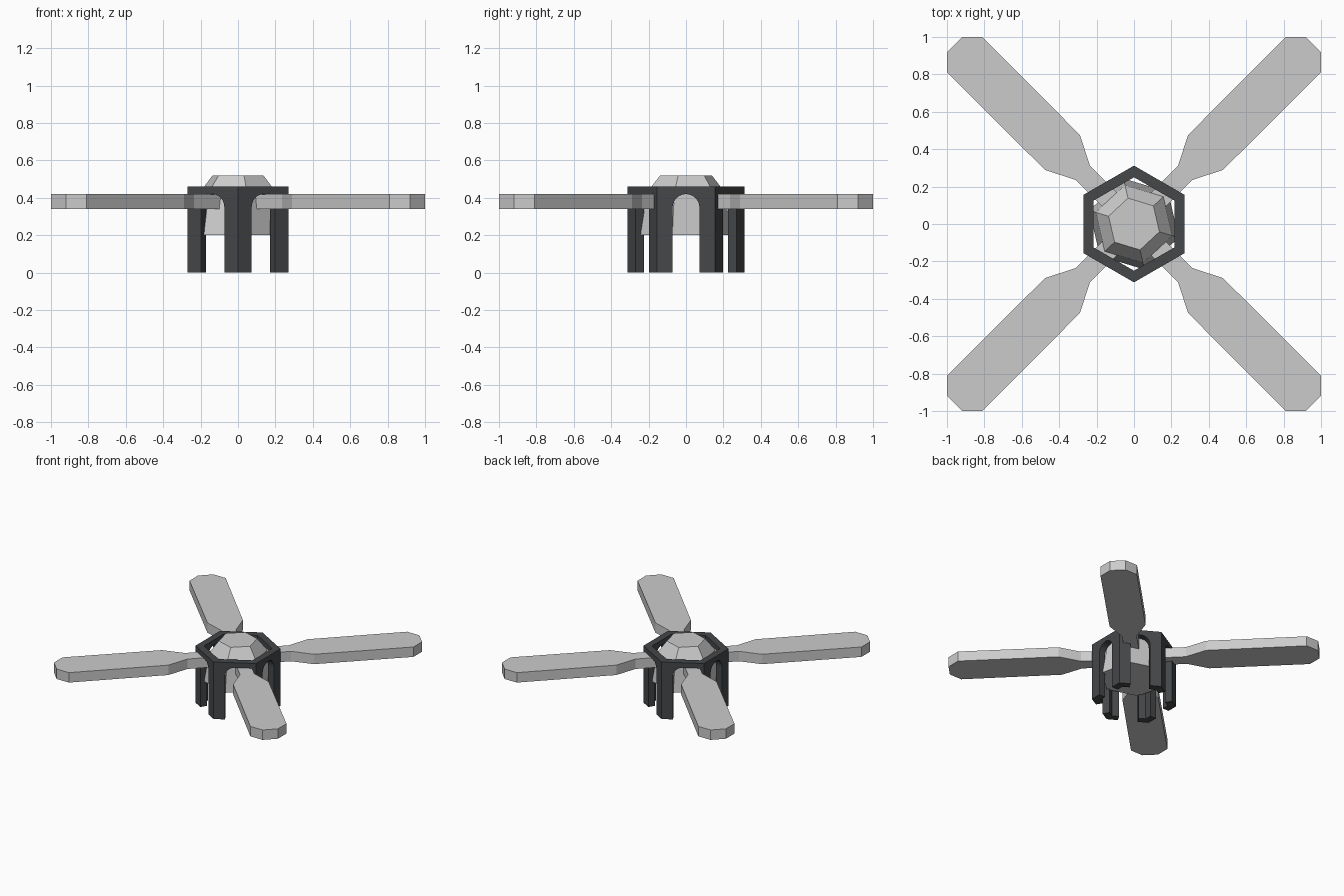
import bpy, bmesh, math
from mathutils import Matrix, Vector

if "Cube" in bpy.data.objects:
    bpy.data.objects.remove(bpy.data.objects["Cube"])


def material(name, color):
    m = bpy.data.materials.new(name)
    m.diffuse_color = (*color, 1)
    m.use_nodes = True
    m.node_tree.nodes["Principled BSDF"].inputs["Base Color"].default_value = m.diffuse_color
    return m


def make_object(name, bm, mat=None):
    bmesh.ops.recalc_face_normals(bm, faces=bm.faces)
    me = bpy.data.meshes.new(name)
    bm.to_mesh(me)
    bm.free()
    ob = bpy.data.objects.new(name, me)
    bpy.context.collection.objects.link(ob)
    if mat:
        me.materials.append(mat)
    return ob


def prism(bm, points, offset):
    """Extrude a flat outline into a closed solid."""
    face = bm.faces.new([bm.verts.new(p) for p in points])
    new = bmesh.ops.extrude_face_region(bm, geom=[face])["geom"]
    verts = [g for g in new if isinstance(g, bmesh.types.BMVert)]
    bmesh.ops.translate(bm, verts=verts, vec=Vector(offset))


def hex_ring(bm, radius, z, turn):
    return [bm.verts.new((radius * math.cos(math.radians(turn + 60 * i)),
                          radius * math.sin(math.radians(turn + 60 * i)), z))
            for i in range(6)]


def bridge(bm, a, b):
    for i in range(len(a)):
        j = (i + 1) % len(a)
        bm.faces.new((a[i], a[j], b[j], b[i]))


# Hexagonal housing: hollow ring with an arched opening in every wall
dark = material("dark_grey", (0.06, 0.063, 0.067))
bm = bmesh.new()
rings = [hex_ring(bm, r, z, 30) for r, z in
         ((0.312, 0), (0.312, 0.46), (0.25, 0.46), (0.25, 0))]
for k in range(4):
    bridge(bm, rings[k], rings[(k + 1) % 4])
housing = make_object("arched_housing", bm, dark)

arch = [(0.072, -0.1)] + [(0.072 * math.cos(math.pi * i / 12),
                           0.348 + 0.072 * math.sin(math.pi * i / 12))
                          for i in range(13)] + [(-0.072, -0.1)]
for k in range(3):
    bm = bmesh.new()
    prism(bm, [(-0.5, y, z) for y, z in arch], (1, 0, 0))
    bmesh.ops.rotate(bm, verts=bm.verts, matrix=Matrix.Rotation(math.radians(60 * k), 3, 'Z'))
    cutter = make_object(f"arch_cutter_{k}", bm)
    cutter.hide_render = True
    cutter.hide_viewport = True
    mod = housing.modifiers.new("arch", 'BOOLEAN')
    mod.operation = 'DIFFERENCE'
    mod.solver = 'EXACT'
    mod.object = cutter

# Faceted hub, slightly turned inside the housing
bm = bmesh.new()
rings = [hex_ring(bm, r, z, 43) for r, z in
         ((0.25, 0.2), (0.213, 0.43), (0.142, 0.52))]
bridge(bm, rings[0], rings[1])
bridge(bm, rings[1], rings[2])
bm.faces.new(rings[0])
bm.faces.new(rings[2])
make_object("hub", bm)

# Four diagonal blades: half outline (length, half width), mirrored
half = [(0.12, 0.053), (0.385, 0.053), (0.541, 0.132), (1.28, 0.134), (1.357, 0.057)]
outline = half + [(u, -w) for u, w in reversed(half)]
for k in range(4):
    bm = bmesh.new()
    prism(bm, [(u, w, 0.34) for u, w in outline], (0, 0, 0.08))
    bmesh.ops.rotate(bm, verts=bm.verts, matrix=Matrix.Rotation(math.radians(45 + 90 * k), 3, 'Z'))
    make_object(f"blade_{k + 1}", bm)
